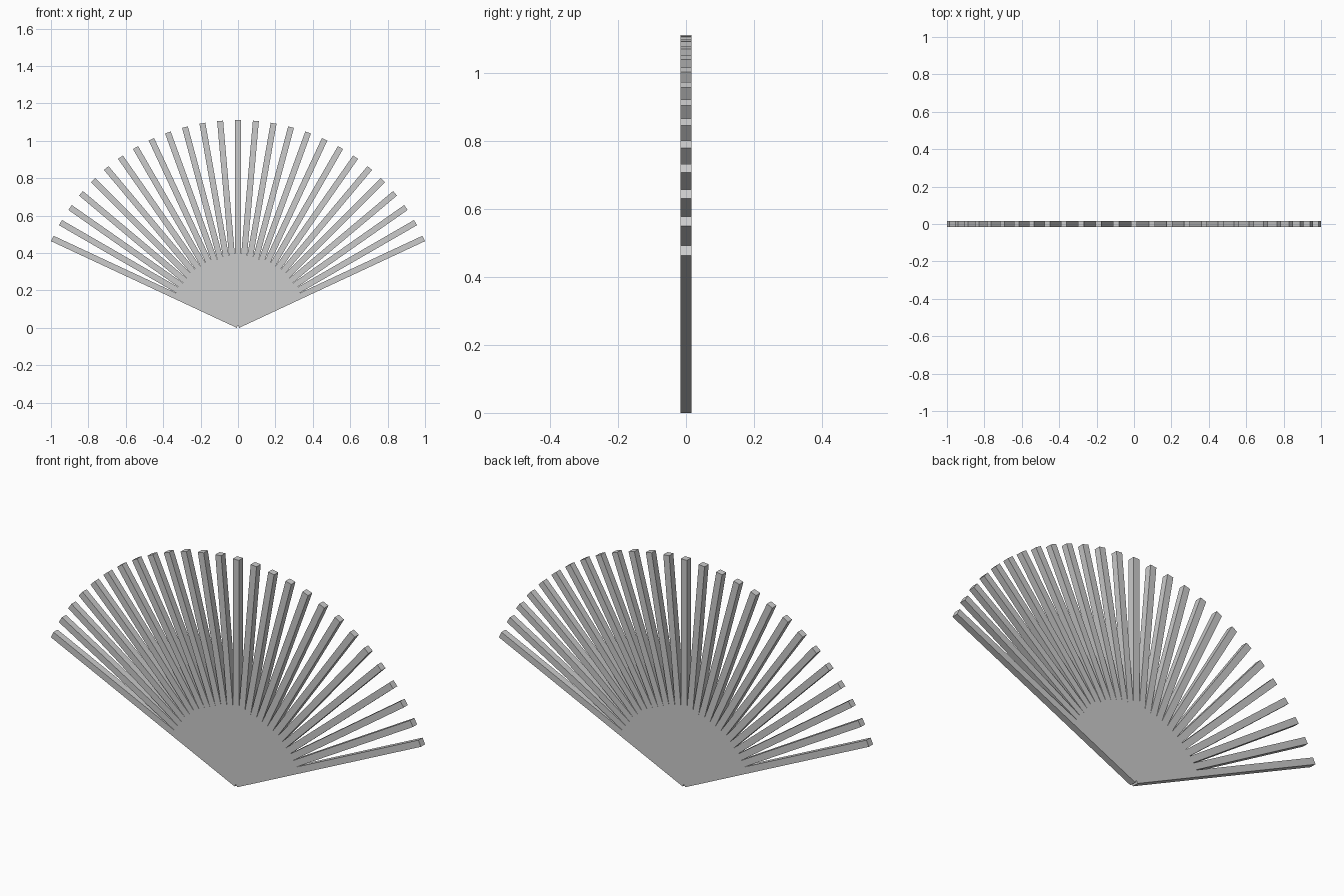
import bpy, bmesh
from math import radians, sin, cos
from mathutils import Matrix

if "Cube" in bpy.data.objects:
    bpy.data.objects.remove(bpy.data.objects["Cube"])

SLATS = 27          # slats in the fan
STEP = radians(5)   # angle between neighbours
WIDTH = 0.032       # square cross-section
HALF = WIDTH / 2
SPREAD = STEP * (SLATS - 1) / 2
# length chosen so the outer tips reach x = +-1
LENGTH = (1 - HALF * cos(SPREAD)) / sin(SPREAD)
PIVOT_Z = HALF * sin(SPREAD)


def slat_mesh():
    """Square bar standing on the fan's pivot point."""
    bm = bmesh.new()
    bmesh.ops.create_cube(bm, size=1)
    bmesh.ops.translate(bm, verts=bm.verts, vec=(0, 0, 0.5))
    bmesh.ops.scale(bm, verts=bm.verts, vec=(WIDTH, WIDTH, LENGTH))
    mesh = bpy.data.meshes.new("slat")
    bm.to_mesh(mesh)
    bm.free()
    return mesh


# Fan of identical slats; they overlap near the pivot to form the solid hub
mesh = slat_mesh()
for i in range(SLATS):
    slat = bpy.data.objects.new(f"fan_slat_{i + 1:02d}", mesh)
    slat.matrix_world = (Matrix.Translation((0, 0, PIVOT_Z))
                         @ Matrix.Rotation(i * STEP - SPREAD, 4, 'Y'))
    bpy.context.collection.objects.link(slat)
